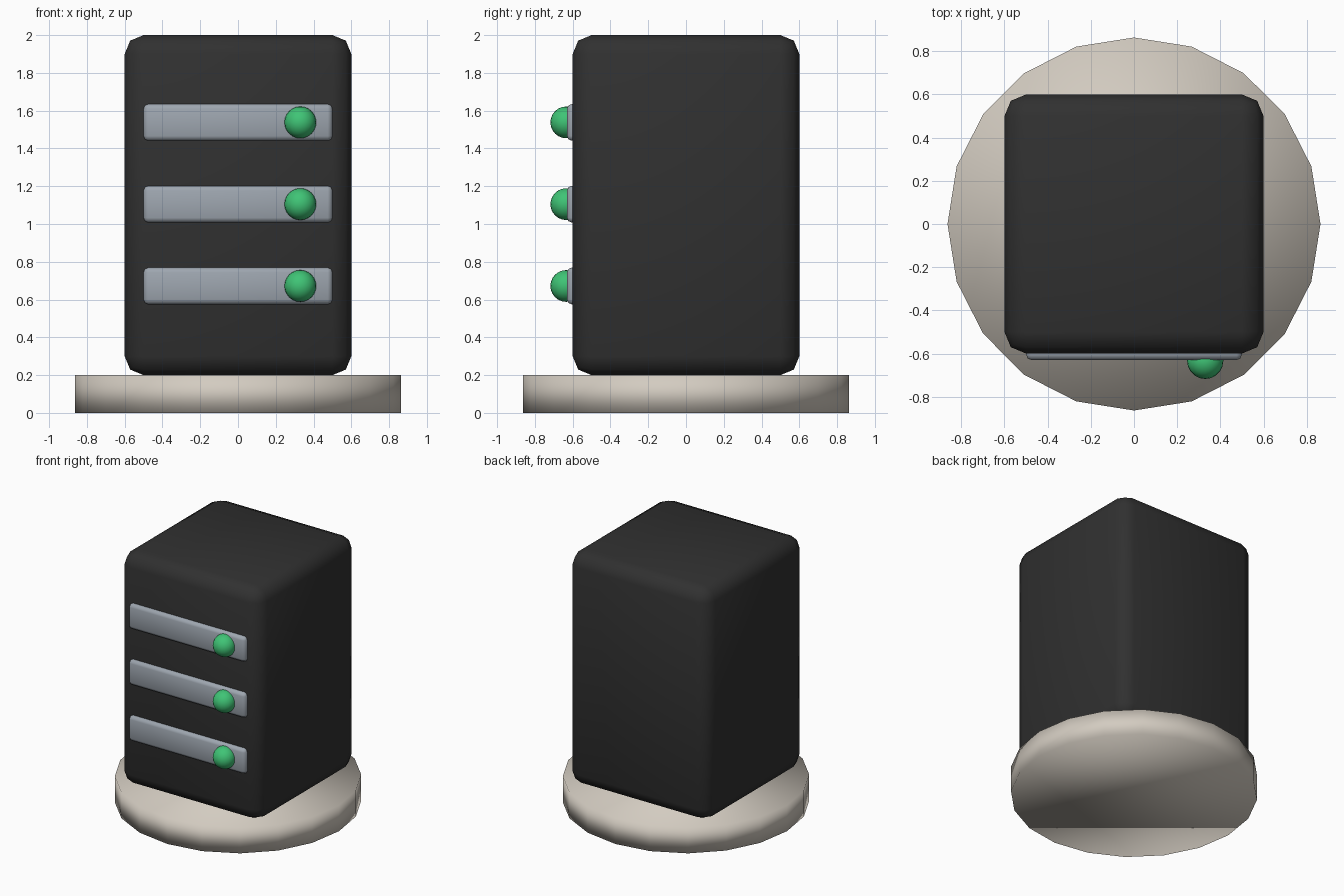
import bpy

cube = bpy.data.objects.get("Cube")
if cube:
    bpy.data.objects.remove(cube, do_unlink=True)


def material(name, rgb):
    mat = bpy.data.materials.new(name)
    mat.use_nodes = True
    colour = (*rgb, 1)
    mat.diffuse_color = colour
    mat.node_tree.nodes["Principled BSDF"].inputs["Base Color"].default_value = colour
    return mat


def finish(name, mat):
    obj = bpy.context.object
    obj.name = obj.data.name = name
    obj.data.materials.append(mat)
    bpy.ops.object.shade_smooth()
    return obj


def rounded_box(name, mat, centre, size, radius):
    bpy.ops.mesh.primitive_cube_add(size=1, location=centre)
    bpy.context.object.scale = size
    bpy.ops.object.transform_apply(location=False, rotation=False, scale=True)
    obj = finish(name, mat)
    bevel = obj.modifiers.new("rounded_edges", "BEVEL")
    bevel.width = radius
    bevel.segments = 2
    return obj


black = material("charcoal black", (0.03, 0.03, 0.03))
stone = material("warm stone", (0.65, 0.6, 0.53))
grey = material("steel grey", (0.34, 0.38, 0.43))
green = material("indicator green", (0.05, 0.55, 0.18))

# Round plinth with a faceted rim
bpy.ops.mesh.primitive_cylinder_add(vertices=20, radius=0.864, depth=0.2,
                                    location=(0, 0, 0.1), rotation=(0, 0, 0))
finish("plinth", stone)

# Cabinet body
rounded_box("cabinet", black, (0, 0, 1.1), (1.2, 1.2, 1.8), 0.1)

# Front drive bays, each with an indicator light
for label, z in (("lower", 0.672), ("middle", 1.105), ("upper", 1.538)):
    rounded_box(label + "_bay", grey, (0, -0.6, z), (1, 0.06, 0.194), 0.025)
    bpy.ops.mesh.primitive_uv_sphere_add(segments=20, ring_count=12, radius=0.084,
                                         location=(0.33, -0.634, z))
    finish(label + "_light", green)
